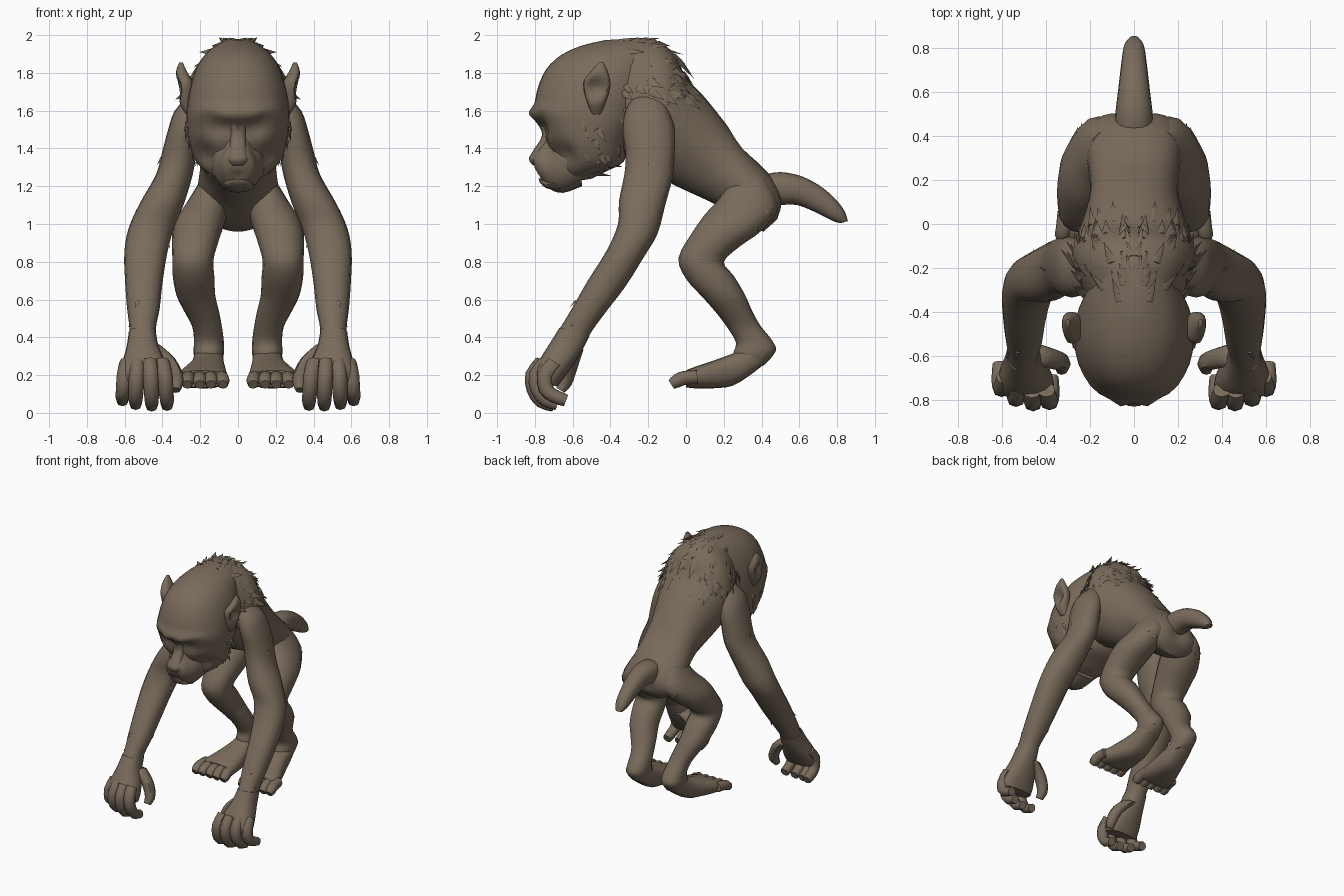
import bpy, bmesh, math, random
from mathutils import Vector

random.seed(4)
fur = bpy.data.materials.new("brown fur")
fur.diffuse_color = (0.19, 0.147, 0.105, 1)


def finish(name, bm, mirror, angle=50):
    """Turn a bmesh into a smooth-shaded object, mirrored over x = 0 if asked."""
    bmesh.ops.recalc_face_normals(bm, faces=bm.faces)
    me = bpy.data.meshes.new(name)
    bm.to_mesh(me)
    bm.free()
    ob = bpy.data.objects.new(name, me)
    bpy.context.collection.objects.link(ob)
    me.materials.append(fur)
    bpy.ops.object.select_all(action='DESELECT')
    ob.select_set(True)
    bpy.context.view_layer.objects.active = ob
    bpy.ops.object.shade_smooth_by_angle(angle=math.radians(angle))
    if mirror:
        ob.modifiers.new("Mirror", 'MIRROR').use_mirror_merge = False
    return ob


def spline(rows, steps):
    """Catmull-Rom interpolation through rows of numbers."""
    out = []
    for i in range(len(rows) - 1):
        a, b, c, d = (rows[max(0, min(len(rows) - 1, i + k))] for k in (-1, 0, 1, 2))
        for s in range(steps):
            t = s / steps
            out.append([0.5 * (2 * q + (r - p) * t + (2 * p - 5 * q + 4 * r - w) * t * t
                        + (3 * q - p - 3 * r + w) * t ** 3) for p, q, r, w in zip(a, b, c, d)])
    return out + [list(rows[-1])]


def skin(bm, rows, n=16, power=2.2, steps=3, keel=0):
    """Loft sections given as (y, z of front edge, y, z of back edge, x min, x max)."""
    rings = []
    for y0, z0, y1, z1, x0, x1 in spline(rows, steps):
        ring = []
        for k in range(n):
            a = 2 * math.pi * k / n
            c, s = (math.copysign(abs(f) ** (2 / power), f) for f in (math.cos(a), math.sin(a)))
            s *= 1 - keel * max(0, c)
            ring.append(bm.verts.new(((x0 + x1) / 2 + s * (x1 - x0) / 2,
                                      (y0 + y1) / 2 + c * (y0 - y1) / 2,
                                      (z0 + z1) / 2 + c * (z0 - z1) / 2)))
        rings.append(ring)
    for r, q in zip(rings, rings[1:]):
        for k in range(n):
            bm.faces.new((r[k], r[(k + 1) % n], q[(k + 1) % n], q[k]))
    bm.faces.new(rings[0])
    bm.faces.new(rings[-1])


def loft(name, rows, mirror=True, pushes=(), **kw):
    bm = bmesh.new()
    skin(bm, rows, **kw)
    # soft sculpting: (centre, radius, movement), same on both sides
    for c, rad, mv in pushes:
        for v in bm.verts:
            p = Vector((abs(v.co.x), v.co.y, v.co.z))
            w = math.exp(-((p - Vector(c)).length / rad) ** 2)
            sx = -1 if v.co.x < 0 else 1
            v.co += Vector((mv[0] * sx, mv[1], mv[2])) * w
    return finish(name, bm, mirror)


def tube_rows(pts):
    """Sections for a round digit along (x, y, z, radius) points."""
    rows = []
    for i, (x, y, z, r) in enumerate(pts):
        a, b = pts[max(0, i - 1)], pts[min(len(pts) - 1, i + 1)]
        d = Vector((b[1] - a[1], b[2] - a[2])).normalized() * r
        rows.append((y + d.y, z - d.x, y - d.y, z + d.x, x - r, x + r))
    return rows


def digits(name, paths, n=8):
    bm = bmesh.new()
    for p in paths:
        skin(bm, tube_rows(p), n=n, steps=2)
    return finish(name, bm, True)


def tufts(name, ob, keep, count, flow, size):
    """Scatter thin flat-lying hair spikes over the chosen faces of a part."""
    faces = [f for f in ob.data.polygons if f.center.x > 0 and keep(f.center)]
    bm = bmesh.new()
    for _ in range(count):
        f = random.choice(faces)
        d = (Vector(flow) - f.normal * Vector(flow).dot(f.normal)).normalized()
        side = d.cross(f.normal) * size * 0.28
        base = f.center + Vector([random.uniform(-.02, .02) for _ in range(3)]) - f.normal * 0.02
        tip = base + (d + f.normal * 0.33) * size * random.uniform(0.7, 1.2)
        tri = [bm.verts.new(base + o) for o in (side, -side, f.normal * size * 0.2)]
        t = bm.verts.new(tip)
        for i in range(3):
            bm.faces.new((tri[i], tri[(i + 1) % 3], t))
        bm.faces.new(tri)
    return finish(name, bm, True, 80)


# torso, from rump up to the shoulder hump, keeled along the belly
torso = loft("torso", [
    (.41, .96, .49, 1.03, -.1, .1), (.37, .975, .515, 1.12, -.19, .19),
    (.28, 1.015, .46, 1.24, -.22, .22), (.18, 1.09, .35, 1.36, -.21, .21),
    (.08, 1.14, .22, 1.52, -.2, .2), (-.05, 1.2, .1, 1.67, -.23, .23),
    (-.18, 1.27, .0, 1.775, -.27, .27), (-.28, 1.33, -.05, 1.885, -.285, .285),
    (-.34, 1.36, -.14, 1.96, -.26, .26), (-.42, 1.38, -.3, 1.975, -.2, .2)],
    mirror=False, n=24, keel=.15, pushes=[((0, .3, 1.42), .07, (0, -.015, -.015)),
                                          ((0, .51, 1.1), .06, (0, -.03, 0))])

# head, stacked from jaw to crown, with brow, eye sockets and cheeks sculpted in
head = loft("head", [
    (-.62, 1.22, -.5, 1.24, -.09, .09), (-.66, 1.27, -.42, 1.28, -.165, .165),
    (-.69, 1.34, -.33, 1.33, -.225, .225), (-.74, 1.43, -.3, 1.43, -.258, .258),
    (-.775, 1.51, -.25, 1.53, -.27, .27), (-.81, 1.575, -.22, 1.6, -.272, .272),
    (-.8, 1.64, -.2, 1.68, -.266, .266), (-.785, 1.72, -.18, 1.76, -.25, .25),
    (-.74, 1.82, -.16, 1.84, -.218, .218), (-.66, 1.895, -.14, 1.91, -.17, .17),
    (-.55, 1.945, -.13, 1.95, -.115, .115), (-.42, 1.975, -.17, 1.98, -.055, .055)],
    mirror=False, n=32, pushes=[((.085, -.78, 1.505), .05, (0, .045, 0)),
                                ((.06, -.81, 1.58), .05, (0, -.03, 0)),
                                ((.17, -.75, 1.57), .06, (0, -.01, .025)),
                                ((.14, -.75, 1.44), .04, (0, -.015, 0)),
                                ((.2, -.66, 1.36), .06, (-.03, .03, 0))])

# muzzle, nose and lip
loft("muzzle", [
    (-.55, 1.2, -.58, 1.5, -.16, .16), (-.65, 1.165, -.7, 1.485, -.13, .13),
    (-.72, 1.185, -.755, 1.44, -.105, .105), (-.775, 1.24, -.79, 1.395, -.085, .085),
    (-.8, 1.29, -.815, 1.37, -.05, .05)], mirror=False, n=20,
    pushes=[((0, -.78, 1.255), .03, (0, .02, 0)), ((.1, -.74, 1.4), .05, (-.02, .015, 0))])
loft("nose", [
    (-.7, 1.53, -.785, 1.55, -.045, .045), (-.7, 1.46, -.762, 1.47, -.042, .042),
    (-.74, 1.39, -.805, 1.395, -.045, .045), (-.76, 1.34, -.832, 1.345, -.055, .055),
    (-.77, 1.31, -.81, 1.31, -.035, .035)], mirror=False, n=12)
loft("lower_lip", [
    (-.66, 1.17, -.7, 1.24, -.09, .09), (-.74, 1.19, -.762, 1.24, -.065, .065),
    (-.775, 1.22, -.78, 1.24, -.03, .03)], mirror=False, n=12)

# pointed ears
loft("ear", [
    (-.5, 1.58, -.45, 1.58, .23, .275), (-.525, 1.65, -.42, 1.66, .235, .32),
    (-.545, 1.745, -.4, 1.73, .235, .337), (-.51, 1.8, -.41, 1.795, .265, .333),
    (-.46, 1.855, -.435, 1.855, .293, .312)], power=2.4,
    pushes=[((.34, -.48, 1.72), .05, (-.06, 0, 0))])

# tail with a blunt end
loft("tail", [
    (.4, 1.09, .41, 1.26, -.085, .085), (.5, 1.1, .5, 1.275, -.085, .085),
    (.59, 1.1, .62, 1.25, -.073, .073), (.69, 1.06, .74, 1.18, -.06, .06),
    (.78, 1.015, .83, 1.085, -.047, .047), (.82, 1.005, .857, 1.015, -.025, .025)], mirror=False)

# arms
arm = loft("arm", [
    (-.28, 1.67, -.13, 1.69, .15, .26), (-.32, 1.6, -.09, 1.6, .16, .335),
    (-.335, 1.5, -.06, 1.5, .2, .37), (-.32, 1.38, -.06, 1.38, .22, .402),
    (-.325, 1.27, -.07, 1.25, .24, .435), (-.355, 1.12, -.11, 1.1, .285, .52),
    (-.36, 1.0, -.15, .95, .34, .58), (-.42, .86, -.22, .83, .375, .602),
    (-.52, .7, -.32, .67, .4, .597), (-.6, .56, -.42, .54, .415, .587),
    (-.66, .46, -.5, .43, .435, .575), (-.72, .37, -.55, .34, .425, .585)])

# hands: palm, staggered curled fingers, thumb
loft("palm", [
    (-.67, .45, -.51, .41, .435, .578), (-.72, .37, -.55, .33, .42, .59),
    (-.77, .29, -.6, .25, .385, .612), (-.8, .22, -.65, .18, .365, .625),
    (-.79, .16, -.68, .14, .37, .615)], power=2.5)
digits("fingers", [[(x, -.74 + d, .27, .04), (x + s, -.79 + d, .2, .042), (x + 1.5 * s, -.785 + d, .125, .04),
                    (x + 2 * s, -.745 + d, .07 + h, .037), (x + 2 * s, -.68 + d, .045 + h, .032)]
                   for x, s, h, d in ((.4, -.012, -.005, -.015), (.465, -.004, -.008, -.02),
                                      (.53, .006, .0, .0), (.588, .012, .02, .045))])
digits("thumb", [[(.45, -.59, .35, .05), (.385, -.61, .29, .05), (.34, -.625, .22, .043),
                  (.325, -.64, .16, .036), (.33, -.665, .12, .026)]])

# legs
leg = loft("leg", [
    (.22, 1.22, .42, 1.24, .07, .2), (.18, 1.14, .49, 1.09, .05, .27),
    (.1, 1.05, .4, .965, .07, .335), (.03, .95, .29, .885, .1, .35),
    (-.04, .82, .2, .8, .13, .347), (.0, .71, .25, .73, .125, .345),
    (.09, .61, .31, .63, .12, .325), (.16, .53, .35, .54, .1, .283),
    (.22, .45, .395, .46, .085, .242), (.265, .37, .455, .385, .075, .233),
    (.25, .3, .475, .325, .075, .235), (.3, .22, .41, .25, .09, .21)])

# feet and toes
loft("foot", [
    (.45, .29, .45, .36, .11, .2), (.36, .215, .36, .36, .08, .23),
    (.25, .145, .25, .315, .07, .25), (.14, .13, .14, .275, .06, .29),
    (.05, .13, .05, .245, .055, .325), (.0, .135, .0, .225, .06, .33)], power=2.6)
digits("toes", [[(x, .06, .19, .036), (x + s, -.01, .185, .037), (x + 2 * s, -.05, .168, .036),
                 (x + 2 * s, -.078, .15, .026)]
                for x, s in ((.09, -.005), (.147, -.002), (.203, 0), (.26, .004), (.312, .006))])

# hair tufts on the mane, cheeks, forearms and thighs
tufts("mane_tufts", torso, lambda c: c.y < .02 and c.z > 1.62, 65, (.1, .8, -.5), .1)
tufts("crown_tufts", head, lambda c: c.y > -.4 and c.z > 1.78, 25, (.3, .9, .1), .07)
tufts("cheek_tufts", head, lambda c: c.y > -.55 and c.z < 1.6 and c.x > .13, 24, (.25, .5, -.8), .08)
tufts("arm_tufts", arm, lambda c: .5 < c.z < 1.6 and c.y > -.75, 20, (.1, .3, -1), .05)
tufts("thigh_tufts", leg, lambda c: .95 < c.z < 1.12 and c.x > .2, 8, (0, .8, -.5), .045)
